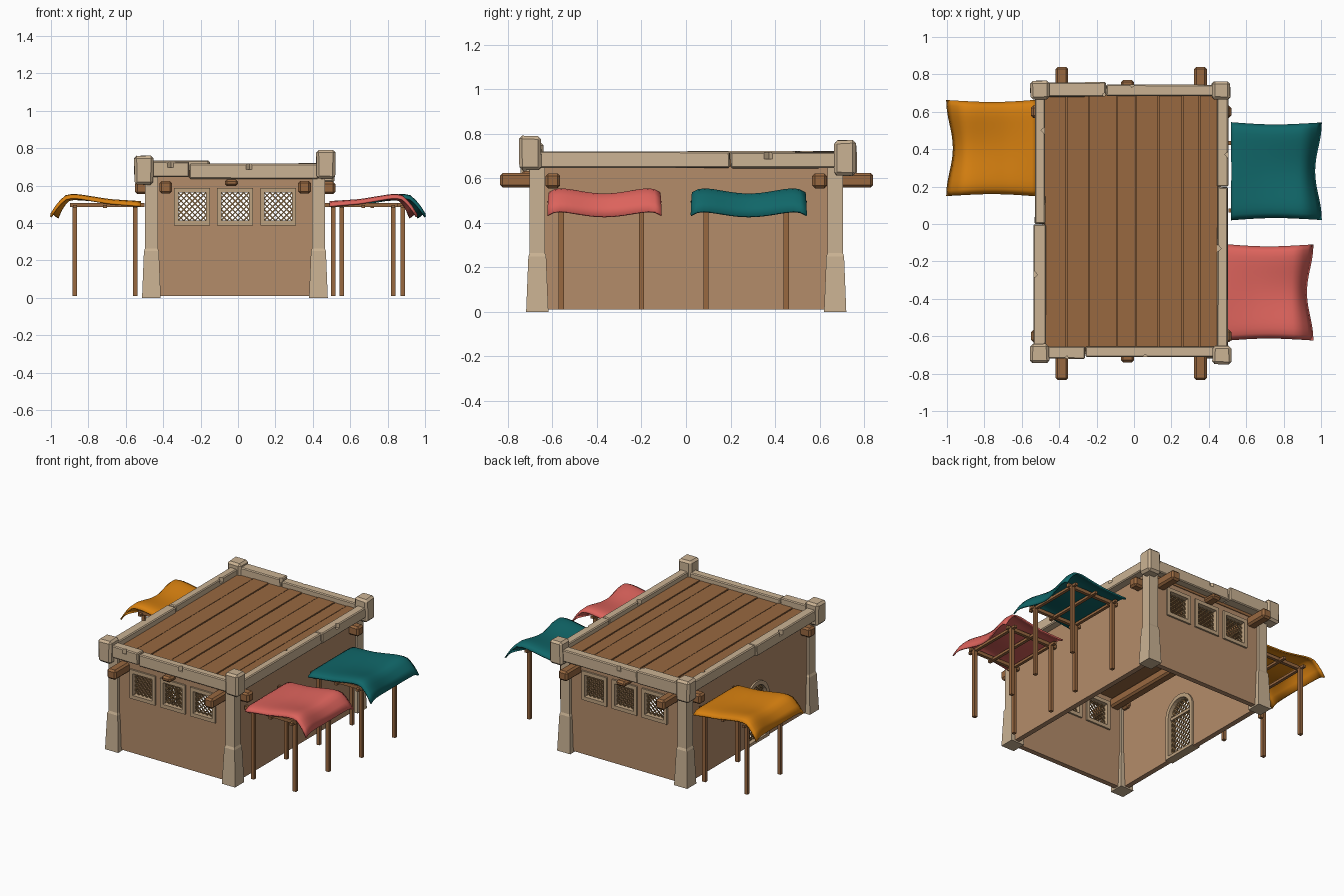
import bpy, bmesh, math, random
from mathutils import Vector, Matrix

if "Cube" in bpy.data.objects:
    bpy.data.objects.remove(bpy.data.objects["Cube"])
random.seed(4)


def mat(name, r, g, b):
    m = bpy.data.materials.new(name)
    lin = lambda c: (c / 255 / 12.92) if c < 11 else ((c / 255 + 0.055) / 1.055) ** 2.4
    m.diffuse_color = (lin(r), lin(g), lin(b), 1)
    m.use_nodes = True
    m.node_tree.nodes["Principled BSDF"].inputs["Base Color"].default_value = m.diffuse_color
    return m


PLASTER = mat("clay plaster", 180, 140, 106)
STONE = mat("pale stone", 202, 178, 147)
FRAME = mat("window stone", 190, 162, 128)
WOOD = mat("brown wood", 152, 104, 64)
LATTICE = mat("lattice wood", 142, 110, 70)
ORANGE = mat("orange cloth", 216, 129, 16)
TEAL = mat("teal cloth", 16, 102, 104)
RED = mat("coral cloth", 220, 99, 92)


def finish(name, bm, m):
    bmesh.ops.recalc_face_normals(bm, faces=bm.faces)
    me = bpy.data.meshes.new(name)
    bm.to_mesh(me)
    bm.free()
    me.materials.append(m)
    ob = bpy.data.objects.new(name, me)
    bpy.context.collection.objects.link(ob)
    return ob


def box(name, x, y, z, m, bevel=0.0, jitter=0.0, rot=0.0):
    bm = bmesh.new()
    size = Vector((x[1] - x[0], y[1] - y[0], z[1] - z[0]))
    mid = Vector((sum(x), sum(y), sum(z))) / 2
    bmesh.ops.create_cube(bm, size=1)
    for v in bm.verts:
        v.co = Matrix.Rotation(rot, 3, 'Z') @ (v.co * size) + mid
        v.co += Vector([random.uniform(-jitter, jitter) for _ in range(3)])
    if bevel:
        bmesh.ops.bevel(bm, geom=bm.edges[:], offset=bevel, segments=1, affect='EDGES')
    return finish(name, bm, m)


def cut(ob, cutter):
    mod = ob.modifiers.new("cut", 'BOOLEAN')
    mod.operation, mod.object = 'DIFFERENCE', cutter
    bpy.context.view_layer.objects.active = ob
    bpy.ops.object.modifier_apply(modifier=mod.name)
    bpy.data.objects.remove(cutter)


def band(name, outer, inner, to3d, d0, d1, m):
    """Ring (or solid, if inner is None) from 2D outlines, extruded d0..d1."""
    bm = bmesh.new()
    n = len(outer)
    mk = lambda pts, d: [bm.verts.new(to3d(u, w, d)) for u, w in pts]
    a, b = mk(outer, d0), mk(outer, d1)
    if inner:
        c, e = mk(inner, d0), mk(inner, d1)
    else:
        bm.faces.new(a), bm.faces.new(b)
    for i in range(n):
        j = (i + 1) % n
        bm.faces.new((a[i], a[j], b[j], b[i]))
        if inner:
            bm.faces.new((c[i], c[j], e[j], e[i]))
            bm.faces.new((a[i], a[j], c[j], c[i]))
            bm.faces.new((b[i], b[j], e[j], e[i]))
    return finish(name, bm, m)


def lattice(name, inside, u0, w0, span, to3d, d, step=0.03, width=0.0065):
    """Diagonal strips clipped to a convex opening."""
    bm = bmesh.new()
    k = int(span / step) + 1
    for s in (1, -1):
        for i in range(-2 * k, 2 * k + 1):
            pts = [(u0 + i * step + s * t, w0 + t)
                   for t in [q * span / 150 for q in range(-150, 151)]]
            pts = [p for p in pts if inside(*p)]
            if len(pts) < 4:
                continue
            (ua, wa), (ub, wb) = pts[0], pts[-1]
            o = width * 0.354
            quad = [(ua + o, wa - s * o), (ub + o, wb - s * o), (ub - o, wb + s * o), (ua - o, wa + s * o)]
            lo = [bm.verts.new(to3d(u, w, d - 0.003)) for u, w in quad]
            hi = [bm.verts.new(to3d(u, w, d + 0.003)) for u, w in quad]
            bm.faces.new(lo), bm.faces.new(hi)
            for a in range(4):
                b = (a + 1) % 4
                bm.faces.new((lo[a], lo[b], hi[b], hi[a]))
    return finish(name, bm, LATTICE)


# Plaster walls, open underneath
X0, X1, Y0, Y1, T = -0.48, 0.452, -0.682, 0.685, 0.035
walls = {
    "front": box("front_wall", (X0, X1), (Y0, Y0 + T), (0.01, 0.65), PLASTER),
    "back": box("back_wall", (X0, X1), (Y1 - T, Y1), (0.01, 0.65), PLASTER),
    "left": box("left_wall", (X0, X0 + T), (Y0 + T, Y1 - T), (0.01, 0.65), PLASTER),
    "right": box("right_wall", (X1 - T, X1), (Y0 + T, Y1 - T), (0.01, 0.65), PLASTER),
}

# Three latticed windows in front and back walls
xz = lambda u, w, d: (u, d, w)
rect = lambda c, h, zc, hz: [(c - h, zc - hz), (c + h, zc - hz), (c + h, zc + hz), (c - h, zc + hz)]
for side, d0, d1 in (("front", Y0, Y0 + T), ("back", Y1 - T, Y1)):
    for i, c in enumerate((-0.245, -0.015, 0.215)):
        cut(walls[side], box("cutter", (c - 0.08, c + 0.08), (d0 - 0.05, d1 + 0.05), (0.41, 0.57), STONE))
        band(f"{side}_window_frame_{i}", rect(c, 0.096, 0.488, 0.1), rect(c, 0.073, 0.488, 0.075),
             xz, d0 - 0.012, d1 + 0.012, FRAME)
        lattice(f"{side}_window_lattice_{i}", lambda u, w: abs(u - c) < 0.076 and abs(w - 0.488) < 0.078,
                c, 0.488, 0.2, xz, (d0 + d1) / 2)

# Arched latticed door in the left wall
DY, SPRING = -0.08, 0.30
yz = lambda u, w, d: (d, u, w)


def arch(r, bottom):
    top = [(DY + r * math.cos(math.pi * i / 14), SPRING + r * math.sin(math.pi * i / 14)) for i in range(15)]
    return [(DY - r, bottom), (DY + r, bottom)] + top


cut(walls["left"], band("cutter", arch(0.115, -0.05), None, yz, X0 - 0.05, X0 + T + 0.05, STONE))
band("door_frame", arch(0.13, 0.01), arch(0.103, 0.03), yz, X0 - 0.012, X0 + T + 0.012, FRAME)
box("door_transom", (X0 + 0.008, X0 + 0.027), (DY - 0.105, DY + 0.105), (0.29, 0.31), FRAME)
lattice("door_lattice", lambda u, w: abs(u - DY) < 0.106 and 0.025 < w and
        (w < SPRING or math.hypot(u - DY, w - SPRING) < 0.106), DY, 0.22, 0.45, yz, X0 + T / 2, 0.036, 0.008)

# Corner pillars with a stepped, flared foot
for nm, cx, cy in (("front_left", -0.463, -0.668), ("front_right", 0.43, -0.668),
                   ("back_left", -0.463, 0.67), ("back_right", 0.43, 0.67)):
    bm = bmesh.new()
    prev = None
    for z, h in ((0, 0.05), (0.25, 0.04), (0.265, 0.034), (0.66, 0.034)):
        ring = [bm.verts.new((cx + a * h, cy + b * h, z)) for a, b in ((-1, -1), (1, -1), (1, 1), (-1, 1))]
        if prev:
            for i in range(4):
                bm.faces.new((prev[i], prev[(i + 1) % 4], ring[(i + 1) % 4], ring[i]))
        else:
            bm.faces.new(ring)
        prev = ring
    bm.faces.new(prev)
    finish(nm + "_pillar", bm, STONE)

# Corner cap stones
for nm, cx, cy, z0, z1 in (("front_left", -0.504, -0.692, 0.605, 0.76), ("front_right", 0.469, -0.70, 0.635, 0.79),
                           ("back_left", -0.504, 0.716, 0.61, 0.76), ("back_right", 0.466, 0.715, 0.612, 0.77)):
    box(nm + "_cap", (cx - 0.05, cx + 0.05), (cy - 0.05, cy + 0.05), (z0, z1), STONE, 0.014, 0.003)

# Parapet slabs, two per side, with chipped edges
slabs = (("front_short", (-0.47, -0.262), (-0.72, -0.655), (0.645, 0.728), (-0.36, -0.725)),
         ("front_long", (-0.258, 0.43), (-0.712, -0.655), (0.635, 0.716), (0.06, -0.715)),
         ("back_long", (-0.47, -0.152), (0.68, 0.757), (0.645, 0.733), (-0.15, 0.69)),
         ("back_short", (-0.148, 0.43), (0.685, 0.745), (0.64, 0.718), (-0.01, 0.75)),
         ("right_long", (0.445, 0.502), (-0.66, 0.196), (0.648, 0.72), (0.447, -0.13)),
         ("right_short", (0.445, 0.505), (0.2, 0.68), (0.645, 0.718), (0.505, 0.37)),
         ("left_front", (-0.537, -0.47), (-0.66, -0.003), (0.645, 0.718), (-0.535, -0.27)),
         ("left_back", (-0.53, -0.475), (0.001, 0.68), (0.648, 0.722), (-0.477, 0.5)))
for nm, x, y, z, (nx, ny) in slabs:
    slab = box(nm + "_parapet", x, y, z, STONE, 0.006, 0.002)
    cut(slab, box("cutter", (nx - 0.014, nx + 0.014), (ny - 0.014, ny + 0.014),
                  (z[1] - 0.03, z[1] + 0.05), STONE, rot=0.7))

# Roof deck of long planks
box("roof_base", (-0.478, 0.45), (-0.68, 0.69), (0.625, 0.665), WOOD)
edges = (-0.478, -0.36, -0.24, -0.09, 0.01, 0.13, 0.26, 0.35, 0.45)
for i, (a, b) in enumerate(zip(edges, edges[1:])):
    box(f"roof_plank_{i}", (a + 0.003, b - 0.003), (-0.68, 0.69), (0.66, 0.682 + 0.003 * (i % 2)), WOOD)

# Roof beams poking through the walls
for nm, x, y, z in (("left", (-0.42, -0.352), (-0.835, 0.84), (0.558, 0.625)),
                    ("right", (0.322, 0.39), (-0.835, 0.84), (0.558, 0.625)),
                    ("middle", (-0.05 - 0.02, 0.0), (-0.74, 0.77), (0.597, 0.634))):
    box(nm + "_roof_beam", x, y, z, WOOD, 0.012)
for cy in (-0.598, 0.6):
    box("left_beam_stub", (-0.55, -0.42), (cy - 0.033, cy + 0.033), (0.555, 0.622), WOOD, 0.012)
    box("right_beam_stub", (0.40, 0.52), (cy - 0.033, cy + 0.033), (0.555, 0.622), WOOD, 0.012)


# Awnings: draped cloth on a post-and-rail frame
def drape(f):
    keys = ((0, 0.513), (0.35, 0.522), (0.7, 0.545), (0.82, 0.545), (0.92, 0.505), (1, 0.445))
    for (a, za), (b, zb) in zip(keys, keys[1:]):
        if f <= b:
            return za + (zb - za) * (f - a) / (b - a)
    return keys[-1][1]


def awning(nm, xa, xb, ya, yb, inner, outer, y_posts, m):
    bm = bmesh.new()
    n = 18
    grid = []
    for i in range(n + 1):
        row = []
        for j in range(n + 1):
            u, v = i / n, j / n
            mid = math.sin(math.pi * v) ** 2
            x = xa + (xb - xa) * u * (1 - 0.075 * u ** 4 * mid)
            y = ya + (yb - ya) * v + 0.012 * math.sin(math.pi * u) * (1 - 2 * v)
            z = drape(u) + (0.01 - 0.028 * mid) * min(1, u * 1.4) - 0.022 * abs(2 * v - 1) ** 10
            row.append(bm.verts.new((x, y, z)))
        grid.append(row)
    for i in range(n):
        for j in range(n):
            bm.faces.new((grid[i][j], grid[i + 1][j], grid[i + 1][j + 1], grid[i][j + 1]))
    cloth = finish(nm + "_awning_cloth", bm, m)
    sol = cloth.modifiers.new("thickness", 'SOLIDIFY')
    sol.thickness, sol.offset = 0.01, 0
    for p in cloth.data.polygons:
        p.use_smooth = True
    s = 1 if xb > 0 else -1
    h = 0.012
    lo, hi = sorted((inner - s * 0.05, outer + s * 0.025))
    for y in y_posts:
        for x in (inner, outer):
            box(nm + "_awning_post", (x - h, x + h), (y - h, y + h), (0.01, 0.49), WOOD)
        box(nm + "_awning_rail", (lo, hi), (y - 0.028, y - 0.006), (0.485, 0.508), WOOD)
    for x in (inner, outer, (inner + outer) / 2):
        box(nm + "_awning_crossbar", (x - 0.01, x + 0.01), (y_posts[0] - 0.05, y_posts[1] + 0.04), (0.48, 0.497), WOOD)


awning("coral", 0.49, 0.955, -0.622, -0.11, 0.51, 0.83, (-0.56, -0.2), RED)
awning("teal", 0.52, 1.0, 0.022, 0.542, 0.555, 0.88, (0.09, 0.45), TEAL)
awning("orange", -0.52, -1.0, 0.15, 0.662, -0.55, -0.872, (0.22, 0.58), ORANGE)
